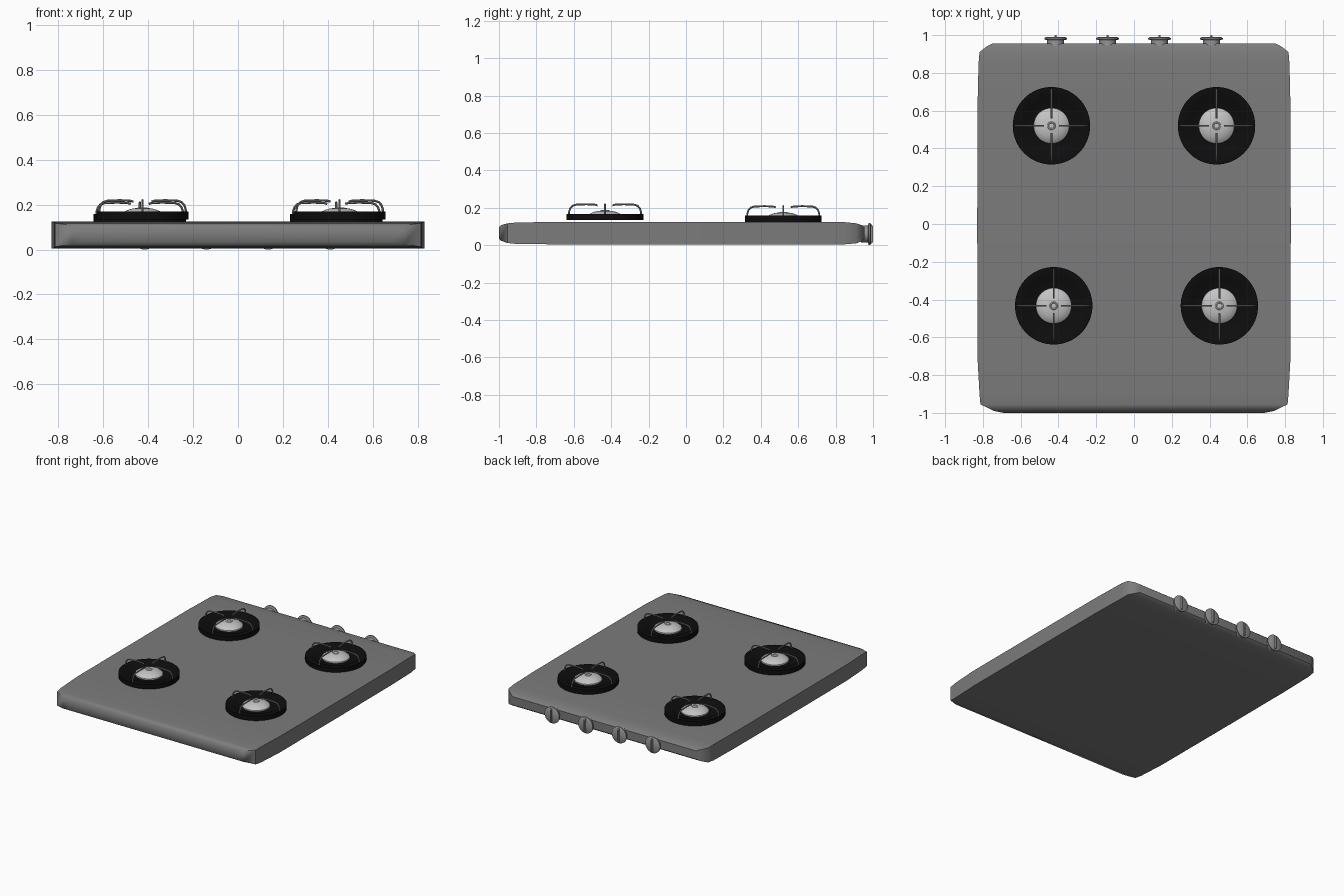
import bpy, bmesh, math
from mathutils import Matrix, Vector

if "Cube" in bpy.data.objects:
    bpy.data.objects.remove(bpy.data.objects["Cube"])


def mat(name, v):
    m = bpy.data.materials.new(name)
    m.diffuse_color = (v, v, v, 1)
    m.use_nodes = True
    m.node_tree.nodes["Principled BSDF"].inputs["Base Color"].default_value = m.diffuse_color
    return m


BODY = mat("body grey", 0.2)
BLACK = mat("burner black", 0.004)
CAP = mat("cap light grey", 0.55)
WIRE = mat("grate grey", 0.27)
KNOB = mat("knob grey", 0.3)


def finish(name, bm, material, angle=35):
    bmesh.ops.recalc_face_normals(bm, faces=bm.faces)
    me = bpy.data.meshes.new(name)
    bm.to_mesh(me)
    bm.free()
    ob = bpy.data.objects.new(name, me)
    bpy.context.collection.objects.link(ob)
    me.materials.append(material)
    bpy.ops.object.select_all(action='DESELECT')
    bpy.context.view_layer.objects.active = ob
    ob.select_set(True)
    bpy.ops.object.shade_smooth_by_angle(angle=math.radians(angle))
    return ob


def loft(bm, rings, cap=True):
    loops = [[bm.verts.new(p) for p in r] for r in rings]
    n = len(loops[0])
    for a, b in zip(loops, loops[1:]):
        for i in range(n):
            j = (i + 1) % n
            bm.faces.new((a[i], a[j], b[j], b[i]))
    if cap:
        bm.faces.new(loops[0])
        bm.faces.new(loops[-1])


def lathe(name, profile, material, matrix, sides=48):
    bm = bmesh.new()
    rings = []
    for r, z in profile:
        rings.append([(r * math.cos(2 * math.pi * i / sides),
                       r * math.sin(2 * math.pi * i / sides), z) for i in range(sides)])
    loft(bm, rings)
    bm.transform(matrix)
    return finish(name, bm, material)


# hob body: rectangular sections along y (y, half width, bottom, top)
sections = [(-1.0, .69, .040, .100), (-.99, .74, .029, .112), (-.955, .813, .017, .122),
            (-.90, .818, .011, .127), (-.70, .829, .010, .129), (0, .83, .010, .129),
            (.60, .829, .010, .129), (.85, .823, .010, .128), (.91, .818, .015, .122),
            (.94, .78, .026, .112), (.955, .75, .038, .100)]
bm = bmesh.new()
loft(bm, [[(-w, y, lo), (w, y, lo), (w, y, hi), (-w, y, hi)] for y, w, lo, hi in sections])
finish("hob_body", bm, BODY, 50)


# burners: dish, cap and four bent grate wires
def wire(bm, path, turn, r=0.005, sides=8):
    rings = []
    for i, (d, z) in enumerate(path):
        a, b = path[max(i - 1, 0)], path[min(i + 1, len(path) - 1)]
        t = Vector((b[0] - a[0], 0, b[1] - a[1])).normalized()
        n = Vector((-t.z, 0, t.x))
        ring = []
        for k in range(sides):
            u = 2 * math.pi * k / sides
            p = Vector((d, 0, z)) + n * r * math.cos(u) + Vector((0, 1, 0)) * r * math.sin(u)
            ring.append(turn @ p)
        rings.append(ring)
    loft(bm, rings)


burners = [("front_left", -.425, -.433, .139), ("front_right", .452, -.433, .139),
           ("back_left", -.437, .52, .129), ("back_right", .437, .52, .129)]
dish = [(.10, 0), (.205, 0), (.205, .034), (.165, .034), (.14, .018), (.09, .012), (.001, .012)]
dome = [(.085, .010), (.095, .016), (.094, .024), (.082, .034), (.065, .042), (.045, .048),
        (.022, .051), (.020, .054), (.015, .054), (.013, .052), (.001, .052)]
path = [(.193, .025), (.192, .045), (.186, .064), (.174, .077), (.155, .083),
        (.10, .085), (.055, .083), (.040, .079)]
for label, x, y, z in burners:
    place = Matrix.Translation((x, y, z))
    lathe(label + "_burner_dish", dish, BLACK, place, 64)
    lathe(label + "_burner_cap", dome, CAP, place)
    bm = bmesh.new()
    for k in range(4):
        wire(bm, path, place @ Matrix.Rotation(k * math.pi / 2, 4, 'Z'))
    finish(label + "_grate", bm, WIRE)

# knobs on the back edge: flanged disc with a vertical grip ridge
knob = [(.045, -.02), (.045, .018), (.060, .022), (.060, .029), (.052, .034), (.001, .035)]
for i in range(4):
    place = Matrix.Translation((-.415 + i * .275, .955, .065)) @ Matrix.Rotation(-math.pi / 2, 4, 'X')
    lathe("knob_%d" % (i + 1), knob, KNOB, place, 32)
    bm = bmesh.new()
    loft(bm, [[(-w, -h, d), (w, -h, d), (w, h, d), (-w, h, d)]
              for w, h, d in ((.008, .052, .028), (.006, .050, .038), (.004, .042, .045))])
    bm.transform(place)
    finish("knob_ridge_%d" % (i + 1), bm, KNOB)

# rest the lowest point on z = 0
bpy.context.view_layer.update()
low = min((ob.matrix_world @ v.co).z for ob in bpy.data.objects for v in ob.data.vertices)
for ob in bpy.data.objects:
    ob.location.z -= low
